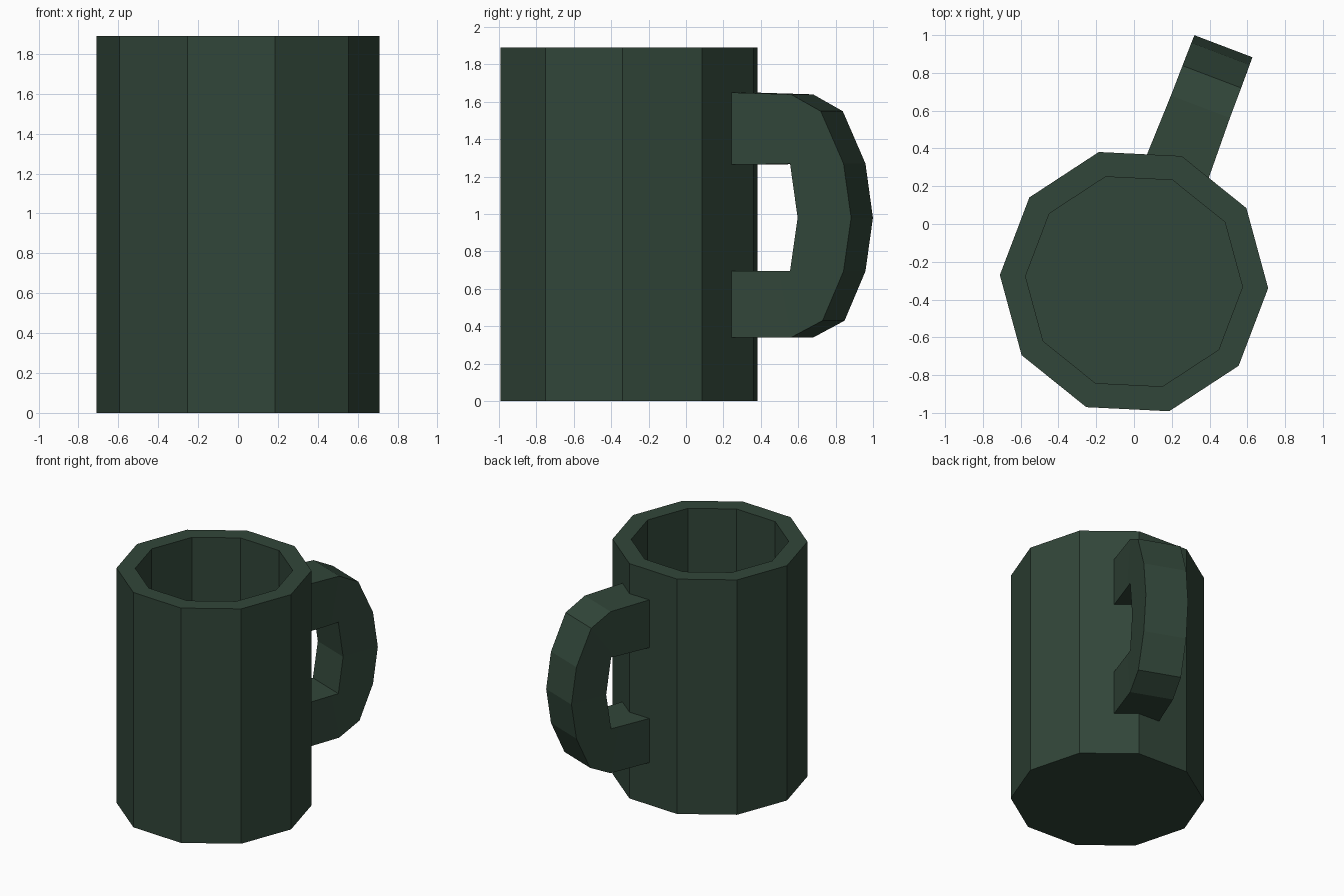
import bpy, bmesh
from math import cos, sin, pi, radians
from mathutils import Matrix

cube = bpy.data.objects.get("Cube")
if cube:
    bpy.data.objects.remove(cube, do_unlink=True)

CENTRE_Y = -0.305
SIDES = 10
TURN = radians(-2.8)

green = bpy.data.materials.new("dark_green")
green.use_nodes = True
colour = (0.031, 0.061, 0.041, 1)
green.diffuse_color = colour
bsdf = green.node_tree.nodes["Principled BSDF"]
bsdf.inputs["Base Color"].default_value = colour
bsdf.inputs["Roughness"].default_value = 0.8


def finish(name, bm, angle):
    bmesh.ops.recalc_face_normals(bm, faces=bm.faces)
    bm.transform(Matrix.Translation((0, CENTRE_Y, 0)) @ Matrix.Rotation(angle, 4, "Z"))
    mesh = bpy.data.meshes.new(name)
    bm.to_mesh(mesh)
    bm.free()
    mesh.materials.append(green)
    obj = bpy.data.objects.new(name, mesh)
    bpy.context.collection.objects.link(obj)
    return obj


# Cup: ten-sided profile from the base, over the rim, down to the inner floor
bm = bmesh.new()
rings = []
for r, z in [(0.711, 0), (0.711, 1.89), (0.575, 1.89), (0.575, 0.14)]:
    rings.append([bm.verts.new((r * cos(2 * pi * i / SIDES), r * sin(2 * pi * i / SIDES), z))
                  for i in range(SIDES)])
for a, b in zip(rings, rings[1:]):
    for i in range(SIDES):
        j = (i + 1) % SIDES
        bm.faces.new((a[i], a[j], b[j], b[i]))
bm.faces.new(rings[0])
bm.faces.new(rings[-1])
finish("cup", bm, TURN)

# Handle: bent bar of box sections (outer radius, z, inner radius, z, half width)
sections = [
    (0.647, 1.65, 0.647, 1.265, 0.175),
    (0.99, 1.64, 0.92, 1.267, 0.167),
    (1.16, 1.55, 0.95, 1.268, 0.166),
    (1.29, 1.27, 0.984, 1.27, 0.165),
    (1.333, 0.98, 1.027, 0.98, 0.164),
    (1.29, 0.695, 0.984, 0.695, 0.165),
    (1.17, 0.43, 0.95, 0.695, 0.166),
    (0.99, 0.34, 0.92, 0.695, 0.167),
    (0.647, 0.34, 0.647, 0.695, 0.175),
]
bm = bmesh.new()
loops = []
for ro, zo, ri, zi, w in sections:
    corners = [(ro, -w, zo), (ro, w, zo), (ri, w, zi), (ri, -w, zi)]
    loops.append([bm.verts.new(c) for c in corners])
for a, b in zip(loops, loops[1:]):
    for i in range(4):
        j = (i + 1) % 4
        bm.faces.new((a[i], a[j], b[j], b[i]))
bm.faces.new(loops[0])
bm.faces.new(loops[-1])
# The handle leaves the cup along one of its corners
finish("handle", bm, TURN + 2 * 2 * pi / SIDES)
